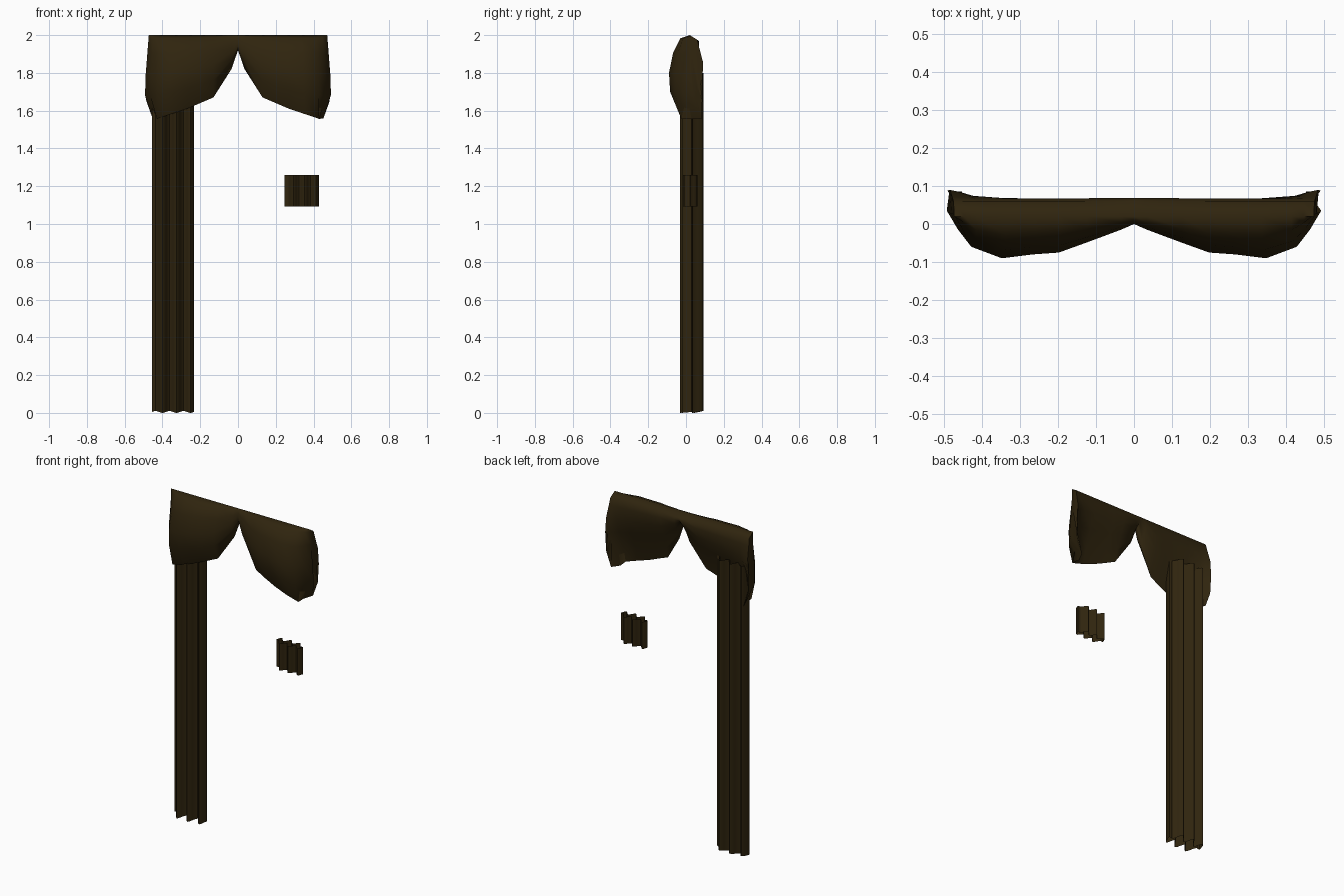
import bpy, bmesh, math

if "Cube" in bpy.data.objects:
    bpy.data.objects.remove(bpy.data.objects["Cube"])

brown = bpy.data.materials.new("dark brown cloth")
brown.diffuse_color = (0.029, 0.018, 0.0045, 1)
brown.use_nodes = True
brown.node_tree.nodes["Principled BSDF"].inputs["Base Color"].default_value = brown.diffuse_color


def finish(name, bm, angle):
    bmesh.ops.recalc_face_normals(bm, faces=bm.faces)
    mesh = bpy.data.meshes.new(name)
    bm.to_mesh(mesh)
    bm.free()
    mesh.materials.append(brown)
    ob = bpy.data.objects.new(name, mesh)
    bpy.context.collection.objects.link(ob)
    bpy.ops.object.select_all(action='DESELECT')
    ob.select_set(True)
    bpy.context.view_layer.objects.active = ob
    bpy.ops.object.shade_smooth_by_angle(angle=math.radians(angle))
    return ob


# Valance: cross-sections lofted from the centre notch to the rounded ends
# each station: x, bottom z, front belly y, back y, bottom y
STATIONS = [
    (0.00, 1.92, 0.00, 0.07, 0.02),
    (0.035, 1.82, -0.015, 0.07, 0.015),
    (0.13, 1.67, -0.05, 0.07, -0.01),
    (0.20, 1.64, -0.075, 0.07, -0.02),
    (0.27, 1.61, -0.08, 0.073, -0.025),
    (0.35, 1.583, -0.09, 0.079, -0.03),
    (0.43, 1.557, -0.06, 0.085, -0.025),
    (0.465, 1.555, -0.015, 0.09, 0.03),
    (0.492, 1.56, 0.03, 0.09, 0.085),
]
# (height fraction from top, share of the belly) down the front, then up the back
FRONT = [(0.04, 0.45), (0.22, 0.8), (0.48, 1.0), (0.72, 0.9)]
BACK = [(0.78, 0.22), (0.5, 0.6), (0.28, 0.9), (0.1, 0.97)]


def section(st):
    x, zb, yf, yb, ybot = st
    pts = [(0.02, 2.0)]
    for u, k in FRONT:
        start = 0.02 if u < 0.5 else ybot
        pts.append((start + (yf - start) * k, 2.0 - u * (2.0 - zb)))
    pts.append((ybot, zb))
    for u, k in BACK:
        back = min(yb, 0.07) if u < 0.2 else yb
        y = min(0.07, ybot + (back - ybot) * k) if u < 0.2 else ybot + (back - ybot) * k
        pts.append((y, 1.975 - u * (1.975 - zb)))
    pts.append((0.06, 1.975))
    out = []
    for y, z in pts:
        # sides flare below the top, and the end tucks in at the hem
        f = 1 - 0.04 * (1 - min(1, (2.0 - z) / 0.25))
        if abs(x) > 0.45 and z < 1.67:
            f -= 0.08 * (1.67 - z) / 0.11
        out.append((x * f, y, z))
    return out


bm = bmesh.new()
mirrored = [(-s[0],) + s[1:] for s in reversed(STATIONS[1:])]
rings = [[bm.verts.new(p) for p in section(st)] for st in mirrored + STATIONS]
n = len(rings[0])
for a, b in zip(rings, rings[1:]):
    for i in range(n):
        j = (i + 1) % n
        bm.faces.new((a[i], b[i], b[j], a[j]))
bm.faces.new(rings[0])
bm.faces.new(rings[-1])
finish("valance", bm, 75)


# Gathered cloth: a flattened tube whose section ripples into folds
def gathered_cloth(name, x0, x1, yc, wave, half, z0, z1, folds, hem):
    bm = bmesh.new()
    steps = folds * 8
    ring = []
    for side in (-1, 1):
        for i in range(steps + 1):
            if side == 1 and i in (0, steps):
                continue
            t = i / steps if side == -1 else 1 - i / steps
            s = 2 * t - 1
            w = math.sin(2 * math.pi * folds * t)
            thick = half * (1 - s * s) ** 0.3
            ring.append((x0 + (x1 - x0) * t, yc + wave * w + side * thick, w))
    low = [bm.verts.new((x, y, z0 + hem * (1 + w))) for x, y, w in ring]
    top = [bm.verts.new((x, y, z1)) for x, y, w in ring]
    for i in range(len(ring)):
        j = (i + 1) % len(ring)
        bm.faces.new((low[i], low[j], top[j], top[i]))
    return finish(name, bm, 60)


gathered_cloth("long_curtain", -0.455, -0.233, 0.03, 0.024, 0.038, 0.0, 1.8, 3, 0.005)
gathered_cloth("short_curtain_remnant", 0.247, 0.429, 0.022, 0.016, 0.022, 1.093, 1.26, 3, 0.0)
